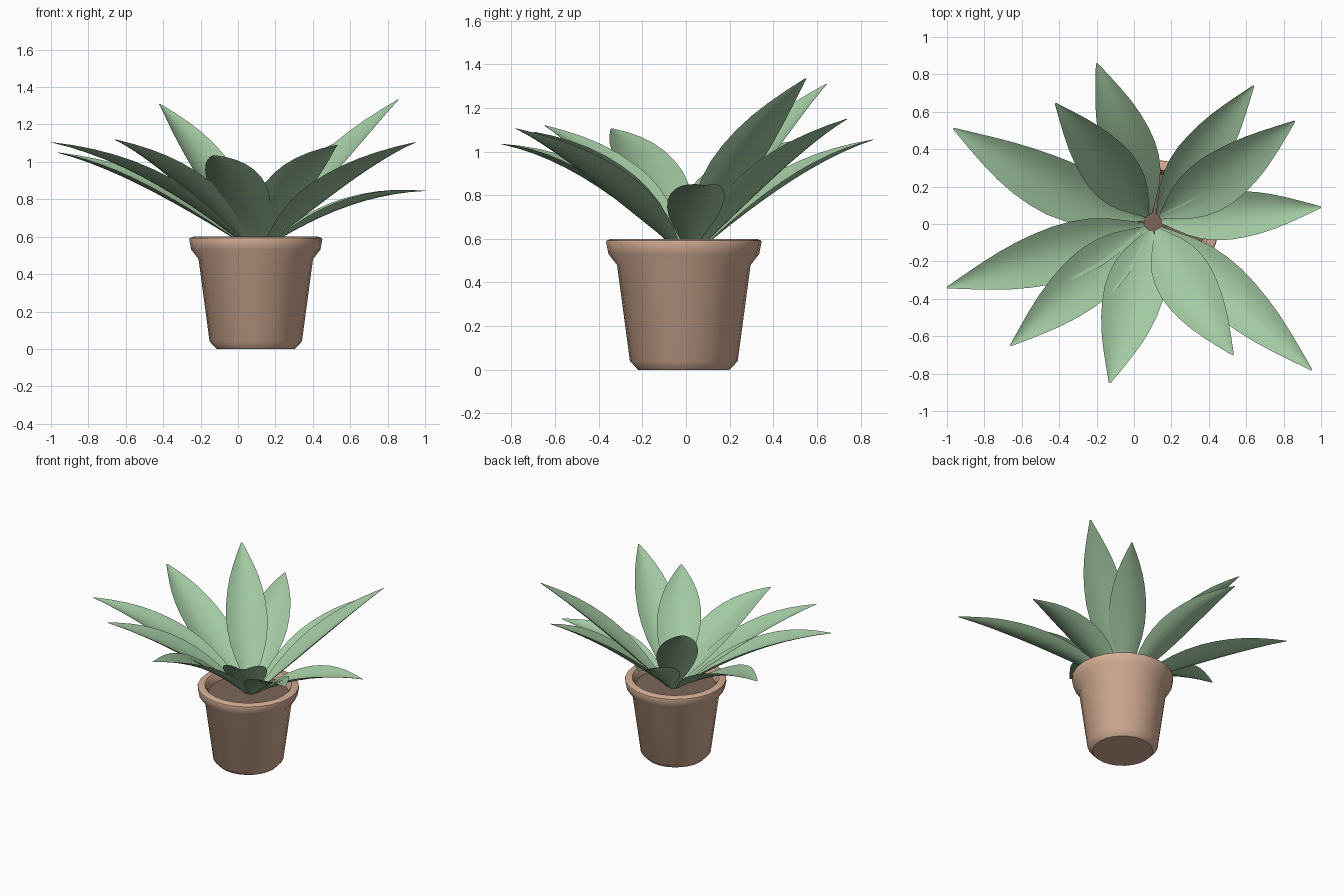
import bpy, bmesh, math
from mathutils import Vector

if "Cube" in bpy.data.objects:
    bpy.data.objects.remove(bpy.data.objects["Cube"])

CX, CY = 0.095, -0.01          # pot axis
LX, LY, LZ = 0.1, 0.01, 0.535  # leaf rosette centre


def material(name, col):
    m = bpy.data.materials.new(name)
    m.diffuse_color = (*col, 1)
    m.use_nodes = True
    m.node_tree.nodes["Principled BSDF"].inputs["Base Color"].default_value = m.diffuse_color
    return m


def finish(name, bm, mat, angle):
    me = bpy.data.meshes.new(name)
    bm.to_mesh(me)
    bm.free()
    ob = bpy.data.objects.new(name, me)
    bpy.context.collection.objects.link(ob)
    me.materials.append(mat)
    bpy.ops.object.select_all(action='DESELECT')
    ob.select_set(True)
    bpy.context.view_layer.objects.active = ob
    bpy.ops.object.shade_smooth_by_angle(angle=math.radians(angle))
    return ob


def lathe(name, profile, mat, n=24, cap_first=False, cap_last=False):
    bm = bmesh.new()
    rings = [[bm.verts.new((CX + r * math.cos(2 * math.pi * i / n),
                            CY + r * math.sin(2 * math.pi * i / n), z))
              for i in range(n)] for r, z in profile]
    for a, b in zip(rings, rings[1:]):
        for i in range(n):
            j = (i + 1) % n
            bm.faces.new((a[i], a[j], b[j], b[i]))
    if cap_first:
        bm.faces.new(rings[0][::-1])
    if cap_last:
        bm.faces.new(rings[-1])
    return finish(name, bm, mat, 35)


terracotta = material("terracotta", (0.66, 0.42, 0.30))
earth = material("earth", (0.20, 0.13, 0.10))
green = material("leaf_green", (0.36, 0.58, 0.36))

# Pot: tapered body, flared rim, inner wall
lathe("pot", [(0.21, 0), (0.247, 0.04), (0.306, 0.48), (0.345, 0.53),
              (0.356, 0.585), (0.354, 0.592), (0.335, 0.60), (0.305, 0.60),
              (0.29, 0.58), (0.28, 0.52)], terracotta, cap_first=True)
# Soil disc
lathe("soil", [(0.282, 0.54), (0.1, 0.54)], earth, cap_last=True)

# Half-width along the leaf, as a share of the maximum
SHAPE = [0.06, 0.36, 0.65, 0.86, 0.97, 1.0, 0.95, 0.85, 0.70, 0.50, 0.27, 0.03]


def leaf(name, tx, ty, tz, half, bulge, bow):
    """Cupped blade along an arched curve from the rosette to its tip."""
    d = Vector((tx - LX, ty - LY, 0))
    length = d.length
    d.normalize()
    side = Vector((-d.y, d.x, 0))
    base, tip = Vector((0.04, LZ)), Vector((length, tz))
    ctrl = (base + tip) / 2 + Vector((-0.03, bulge))
    bm = bmesh.new()
    rows, cols = len(SHAPE), 7
    grid = []
    for i, s in enumerate(SHAPE):
        t = i / (rows - 1)
        p = base * (1 - t) ** 2 + ctrl * (2 * t * (1 - t)) + tip * t * t
        tan = ((ctrl - base) * (1 - t) + (tip - ctrl) * t).normalized()
        nrm = Vector((0, 0, 1)) * tan.x - d * tan.y
        mid = Vector((LX, LY, p.y)) + d * p.x + side * bow * math.sin(math.pi * t)
        row = []
        for k in range(cols):
            u = 2 * k / (cols - 1) - 1
            lift = 0.045 * s * (u * u - 0.4)
            row.append(bm.verts.new(mid + side * u * half * s + nrm * lift))
        grid.append(row)
    for a, b in zip(grid, grid[1:]):
        for k in range(cols - 1):
            bm.faces.new((a[k], b[k], b[k + 1], a[k + 1]))
    bm.normal_update()
    if sum(f.normal.z for f in bm.faces) < 0:
        bmesh.ops.reverse_faces(bm, faces=bm.faces[:])
    finish(name, bm, green, 60)


# Leaves: tip x, y, z, half width, arch, sideways bow
LEAVES = [
    (1.00, 0.09, 0.845, 0.13, 0.16, 0.0),
    (0.86, 0.55, 1.335, 0.145, 0.08, -0.02),
    (0.64, 0.74, 1.15, 0.13, 0.12, 0.0),
    (-0.20, 0.86, 1.055, 0.145, 0.14, -0.01),
    (-0.42, 0.645, 1.31, 0.145, 0.11, 0.0),
    (-0.965, 0.51, 1.05, 0.155, 0.15, 0.05),
    (-1.00, -0.34, 1.105, 0.15, 0.18, 0.01),
    (-0.66, -0.65, 1.12, 0.145, 0.14, 0.0),
    (-0.13, -0.85, 1.035, 0.16, 0.18, 0.0),
    (0.53, -0.70, 1.09, 0.155, 0.16, -0.015),
    (0.95, -0.78, 1.105, 0.14, 0.13, 0.0),
]
for n, spec in enumerate(LEAVES, 1):
    leaf(f"leaf_{n}", *spec)
